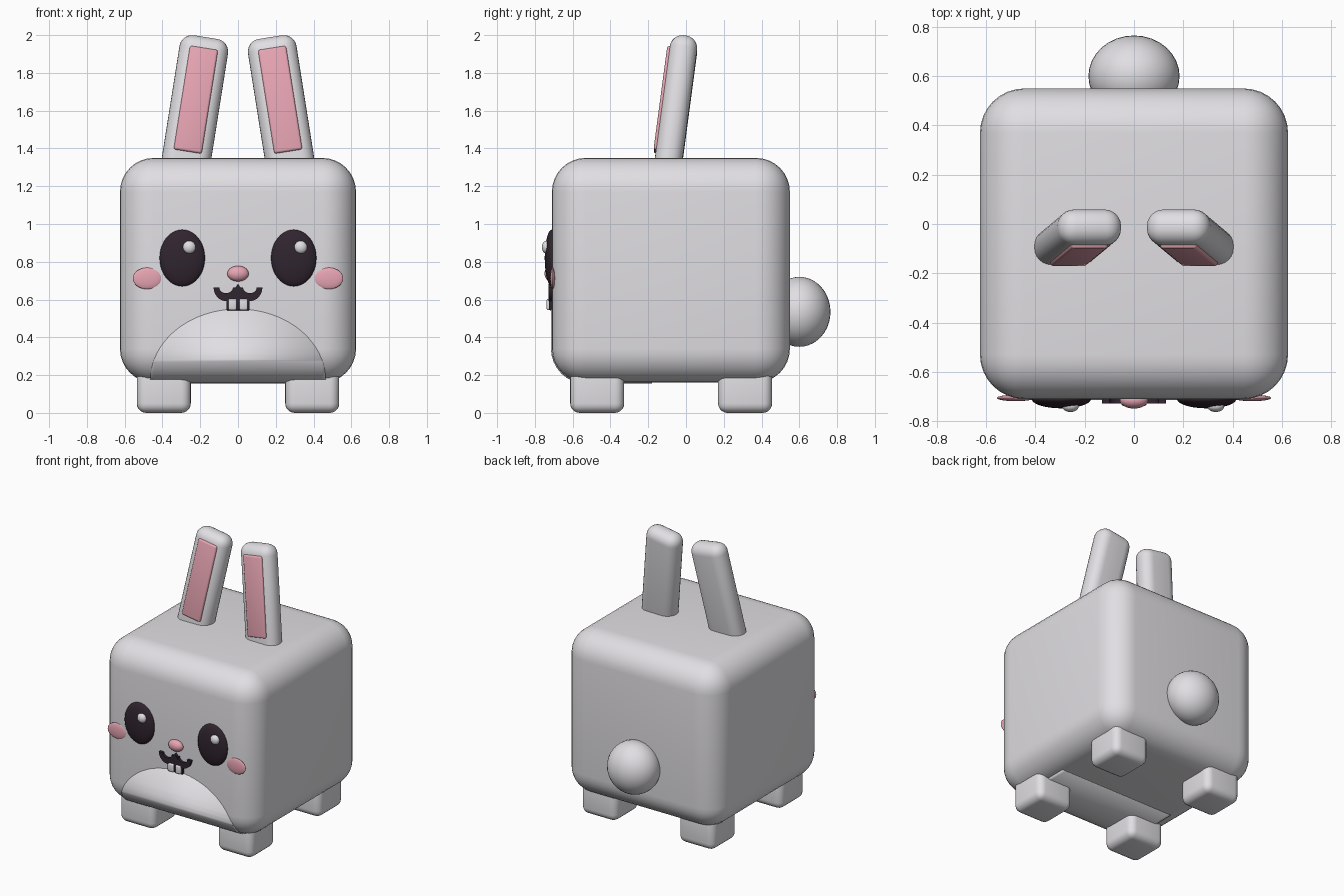
import bpy
import bmesh
from math import pi, sin, cos, radians
from mathutils import Matrix, Vector

cube = bpy.data.objects.get("Cube")
if cube:
    bpy.data.objects.remove(cube, do_unlink=True)


def material(name, rgb):
    m = bpy.data.materials.new(name)
    m.use_nodes = True
    m.diffuse_color = (*rgb, 1)
    m.node_tree.nodes["Principled BSDF"].inputs["Base Color"].default_value = (*rgb, 1)
    return m


FUR = material("white fur", (0.75, 0.735, 0.765))
PINK = material("pink", (0.85, 0.40, 0.48))
DARK = material("dark plum", (0.030, 0.018, 0.028))


def finish(bm, name, mat, smooth=True):
    mesh = bpy.data.meshes.new(name)
    bmesh.ops.recalc_face_normals(bm, faces=bm.faces)
    bm.to_mesh(mesh)
    bm.free()
    obj = bpy.data.objects.new(name, mesh)
    bpy.context.collection.objects.link(obj)
    mesh.materials.append(mat)
    if smooth:
        bpy.ops.object.select_all(action="DESELECT")
        obj.select_set(True)
        bpy.context.view_layer.objects.active = obj
        bpy.ops.object.shade_smooth_by_angle(angle=radians(40))
    return obj


def rounded_box(name, lo, hi, bevel, mat, segments=5, turn=None):
    """Box between two corners with rounded edges, then optionally transformed."""
    lo, hi = Vector(lo), Vector(hi)
    bm = bmesh.new()
    bmesh.ops.create_cube(bm, size=1)
    bmesh.ops.scale(bm, vec=hi - lo, verts=bm.verts)
    bmesh.ops.translate(bm, vec=(lo + hi) / 2, verts=bm.verts)
    bmesh.ops.bevel(bm, geom=bm.edges[:], offset=bevel, segments=segments,
                    profile=0.5, affect="EDGES")
    if turn:
        bm.transform(turn)
    return finish(bm, name, mat)


def ellipsoid(name, centre, radii, mat):
    bm = bmesh.new()
    bmesh.ops.create_uvsphere(bm, u_segments=32, v_segments=20, radius=1)
    bm.transform(Matrix.Translation(centre) @ Matrix.Diagonal((*radii, 1)))
    return finish(bm, name, mat)


def prism(name, outline, front, back, mat):
    """Extrude an (x, z) outline between two y depths."""
    bm = bmesh.new()
    face = bm.faces.new([bm.verts.new((x, front, z)) for x, z in outline])
    new = bmesh.ops.extrude_face_region(bm, geom=[face])["geom"]
    bmesh.ops.translate(bm, vec=(0, back - front, 0),
                        verts=[v for v in new if isinstance(v, bmesh.types.BMVert)])
    return finish(bm, name, mat)


def arc(cx, cz, rx, rz, start, end, steps):
    return [(cx + rx * cos(start + (end - start) * i / steps),
             cz + rz * sin(start + (end - start) * i / steps)) for i in range(steps + 1)]


# Body
rounded_box("body", (-0.625, -0.71, 0.16), (0.625, 0.55, 1.35), 0.18, FUR, 8)

# Belly patch: thin skin over the lower front, cut to a rounded arch
e = 0.005
belly = rounded_box("belly_patch", (-0.625 - e, -0.71 - e, 0.16 - e),
                    (0.625 + e, 0.55 + e, 1.35 + e), 0.18 + e, FUR, 8)
cutter = prism("belly_cutter", arc(0, 0.17, 0.465, 0.38, 0, pi, 40)
               + [(-0.465, 0.05), (0.465, 0.05)], -0.9, -0.18, FUR)
cutter.hide_render = True
cutter.hide_viewport = True
cut = belly.modifiers.new("arch", "BOOLEAN")
cut.operation = "INTERSECT"
cut.solver = "EXACT"
cut.object = cutter

# Tail
ellipsoid("tail", (0, 0.60, 0.535), (0.185, 0.165, 0.185), FUR)

for side, s in (("left", 1), ("right", -1)):
    # Feet
    for end, y in (("front", -0.47), ("back", 0.313)):
        rounded_box(f"{end}_{side}_foot", (s * 0.393 - 0.143, y - 0.143, 0),
                    (s * 0.393 + 0.143, y + 0.143, 0.25), 0.05, FUR)

    # Ears lean inward and back, with a raised pink panel in front
    lean = (Matrix.Translation((s * 0.272, -0.09, 1.35))
            @ Matrix.Rotation(radians(-9 * s), 4, "Y")
            @ Matrix.Rotation(radians(-7.5), 4, "X"))
    rounded_box(f"{side}_ear", (-0.13, -0.073, -0.12), (0.13, 0.073, 0.652),
                0.068, FUR, 6, lean)
    rounded_box(f"{side}_inner_ear", (-0.075, -0.086, 0.025), (0.075, -0.05, 0.585),
                0.012, PINK, 3, lean)

    # Eyes with highlights, and cheeks
    ellipsoid(f"{side}_eye", (s * 0.295, -0.71, 0.82), (0.12, 0.038, 0.15), DARK)
    ellipsoid(f"{side}_eye_highlight", (s * 0.295 + 0.037, -0.739, 0.877),
              (0.034, 0.024, 0.034), FUR)
    ellipsoid(f"{side}_cheek", (s * 0.48, -0.706, 0.712), (0.077, 0.013, 0.057), PINK)

    # Mouth: one curved stroke on each side
    stroke = (arc(s * 0.063, 0.664, 0.066, 0.072, pi, 2 * pi, 16)
              + arc(s * 0.063, 0.664, 0.036, 0.030, 2 * pi, pi, 16))
    prism(f"{side}_mouth_curve", stroke, -0.728, -0.70, DARK)

    # Teeth
    rounded_box(f"{side}_tooth", (s * 0.029 - 0.022, -0.738, 0.545),
                (s * 0.029 + 0.022, -0.70, 0.604), 0.008, FUR, 3)

# Nose, lip and the dark gap behind the teeth
ellipsoid("nose", (0, -0.715, 0.737), (0.057, 0.034, 0.041), PINK)
prism("lip", [(-0.04, 0.625), (0, 0.683), (0.04, 0.625), (0, 0.605)], -0.729, -0.70, DARK)
rounded_box("tooth_gap", (-0.062, -0.726, 0.543), (0.062, -0.70, 0.62), 0.006, DARK, 2)
